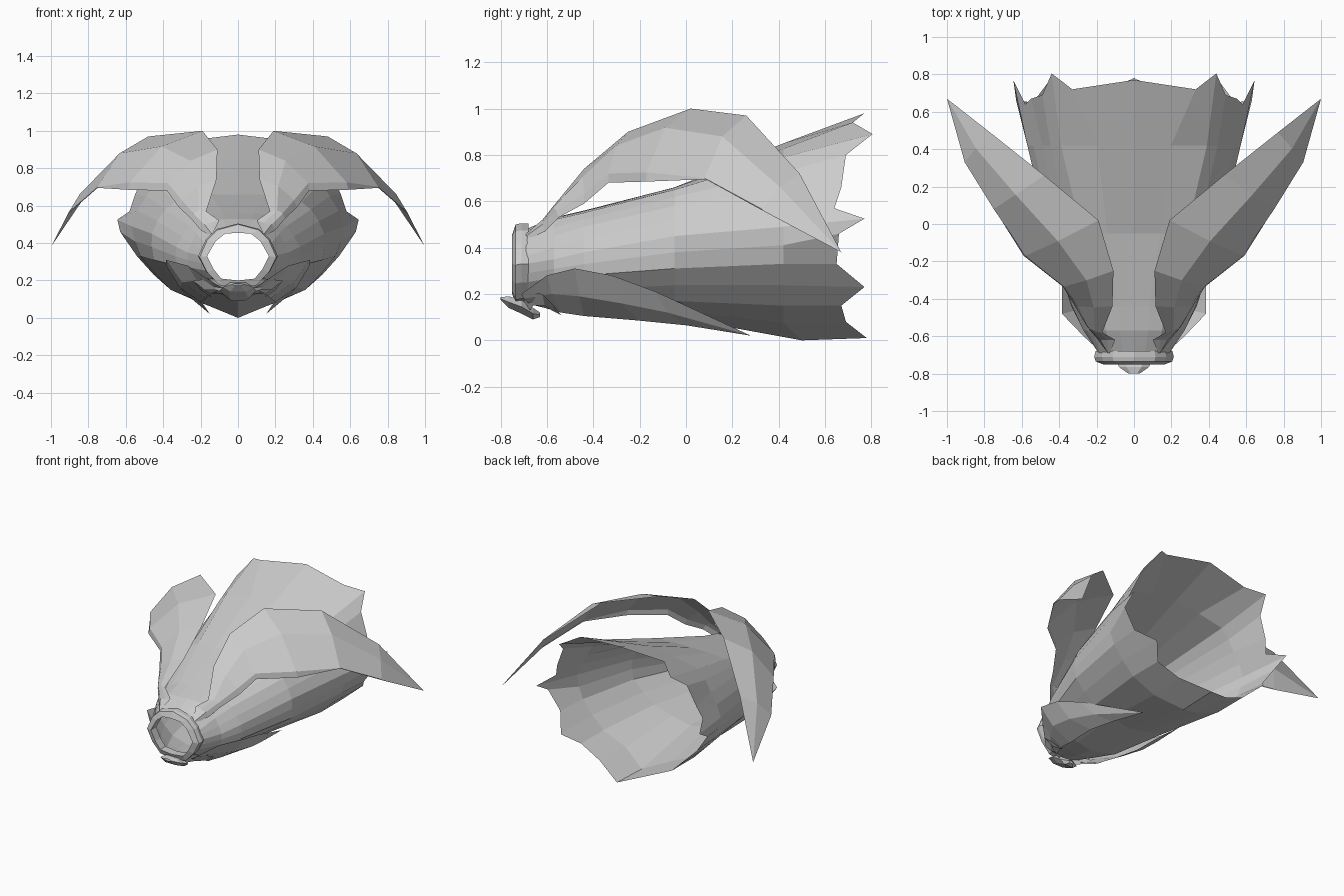
import bpy, bmesh
from mathutils import Vector


def sheet(name, rows, closed=False, mirror=True):
    """Skin a grid of points (rows of equal length); mirror it across x = 0."""
    bm = bmesh.new()
    grid = [[bm.verts.new(p) for p in r] for r in rows]
    n = len(rows[0])
    for a, b in zip(grid, grid[1:]):
        for i in range(n if closed else n - 1):
            j = (i + 1) % n
            bm.faces.new((a[i], a[j], b[j], b[i]))
    bmesh.ops.remove_doubles(bm, verts=bm.verts, dist=0.0005)
    bmesh.ops.recalc_face_normals(bm, faces=bm.faces)
    me = bpy.data.meshes.new(name)
    bm.to_mesh(me)
    bm.free()
    ob = bpy.data.objects.new(name, me)
    bpy.context.collection.objects.link(ob)
    if mirror:
        ob.modifiers.new("Mirror", 'MIRROR')
    return ob


def section(y, pts):
    """Half cross-section with slightly bulged midpoints between the corners."""
    out = []
    c = Vector((0, y, 0.38))
    for a, b in zip(pts, pts[1:]):
        pa, pb = Vector((a[0], y, a[1])), Vector((b[0], y, b[1]))
        out += [pa, c + ((pa + pb) / 2 - c) * 1.015]
    return out + [Vector((pts[-1][0], y, pts[-1][1]))]


# body: open shell, narrow neck to wide jagged hem
hem = [(0, .77, .98), (.33, .72, .94), (.44, .805, .89), (.49, .69, .80), (.55, .67, .66),
       (.58, .64, .57), (.645, .77, .525), (.63, .66, .46), (.54, .65, .33), (.45, .77, .23),
       (.36, .67, .15), (.20, .69, .08), (0, .78, .01)]
body = [
    section(-.69, [(0, .48), (.12, .46), (.18, .40), (.19, .33), (.16, .25), (.09, .18), (0, .16)]),
    section(-.57, [(0, .53), (.15, .52), (.22, .45), (.27, .35), (.26, .27), (.15, .17), (0, .13)]),
    section(-.44, [(0, .56), (.16, .55), (.26, .49), (.33, .38), (.33, .28), (.21, .16), (0, .11)]),
    section(-.05, [(0, .66), (.28, .65), (.39, .58), (.46, .45), (.45, .31), (.29, .17), (0, .10)]),
    section(.42, [(0, .85), (.39, .79), (.49, .65), (.57, .49), (.52, .33), (.36, .15), (0, .01)]),
    hem]
body[4][-1] = Vector((0, .50, .0))
sheet("body_shell", body)

# neck ring: outer band, front lip and inner band
outer = [(0, .505), (.11, .475), (.165, .42), (.205, .33), (.165, .25), (.10, .18), (0, .165)]
inner = [(0, .455), (.07, .45), (.12, .41), (.165, .33), (.13, .26), (.09, .21), (0, .20)]
ring = [[(x, -.68, z) for x, z in outer],
        [(x * 1.04, -.71, z) for x, z in outer],
        [(x, -.735, z - .005) for x, z in outer],
        [(x, -.75, z) for x, z in inner],
        [(x, -.69, z) for x, z in inner]]
sheet("neck_ring", ring)

# shoulder capes: upper edge, middle crease, lower edge, upright rim below it
upper = [(.13, -.69, .46), (.10, -.62, .52), (.17, -.58, .57), (.115, -.44, .74),
         (.11, -.25, .90), (.19, .02, 1.0), (.48, .26, .97), (.77, .49, .72), (1.0, .67, .38)]
lower = [(.14, -.69, .45), (.18, -.62, .50), (.24, -.56, .56), (.30, -.44, .63),
         (.375, -.335, .72), (.58, -.17, .725), (.75, .08, .70), (.905, .33, .565), (1.0, .67, .38)]
rim = [(.15, -.67, .44), (.20, -.61, .47), (.25, -.55, .53), (.315, -.44, .59),
       (.38, -.335, .68), (.59, -.17, .685), (.75, .085, .695), (.905, .33, .56), (1.0, .67, .38)]
bulge = [0, 0, .01, .02, .03, .055, .045, .02, 0]
mid = [(Vector(a) + Vector(b)) / 2 + Vector((.4 * k, -.3 * k, k))
       for a, b, k in zip(upper, lower, bulge)]
sheet("shoulder_cape", [upper, mid, lower, rim])

# lapels: long pointed flaps under the chest
sheet("lapel", [
    [(.15, -.71, .20), (.27, -.60, .28), (.385, -.48, .31), (.385, -.32, .28),
     (.34, -.13, .21), (.15, .28, .02)],
    [(.12, -.70, .18), (.22, -.58, .20), (.30, -.46, .19), (.31, -.28, .16),
     (.27, -.08, .12), (.15, .28, .02)],
    [(.08, -.68, .16), (.16, -.54, .12), (.17, -.44, .105), (.20, -.20, .085),
     (.18, .0, .065), (.15, .28, .02)]])

# small curled tie ends below the neck
sheet("tie_end", [
    [(.04, -.70, .17), (.14, -.68, .21), (.24, -.62, .20), (.20, -.57, .15), (.145, -.54, .11)],
    [(.04, -.68, .12), (.12, -.66, .15), (.18, -.61, .15), (.15, -.58, .13), (.145, -.54, .11)]])

# knot: tapered clasp hanging in front of the neck
knot = []
for y, z, w, h in [(-.80, .18, .03, .006), (-.765, .165, .08, .025), (-.71, .145, .10, .03),
                   (-.66, .115, .07, .025), (-.63, .11, .02, .01)]:
    knot.append([(-w, y, z), (-w / 2, y, z + h), (w / 2, y, z + h),
                 (w, y, z), (w / 2, y, z - h), (-w / 2, y, z - h)])
sheet("knot", knot, closed=True, mirror=False)
